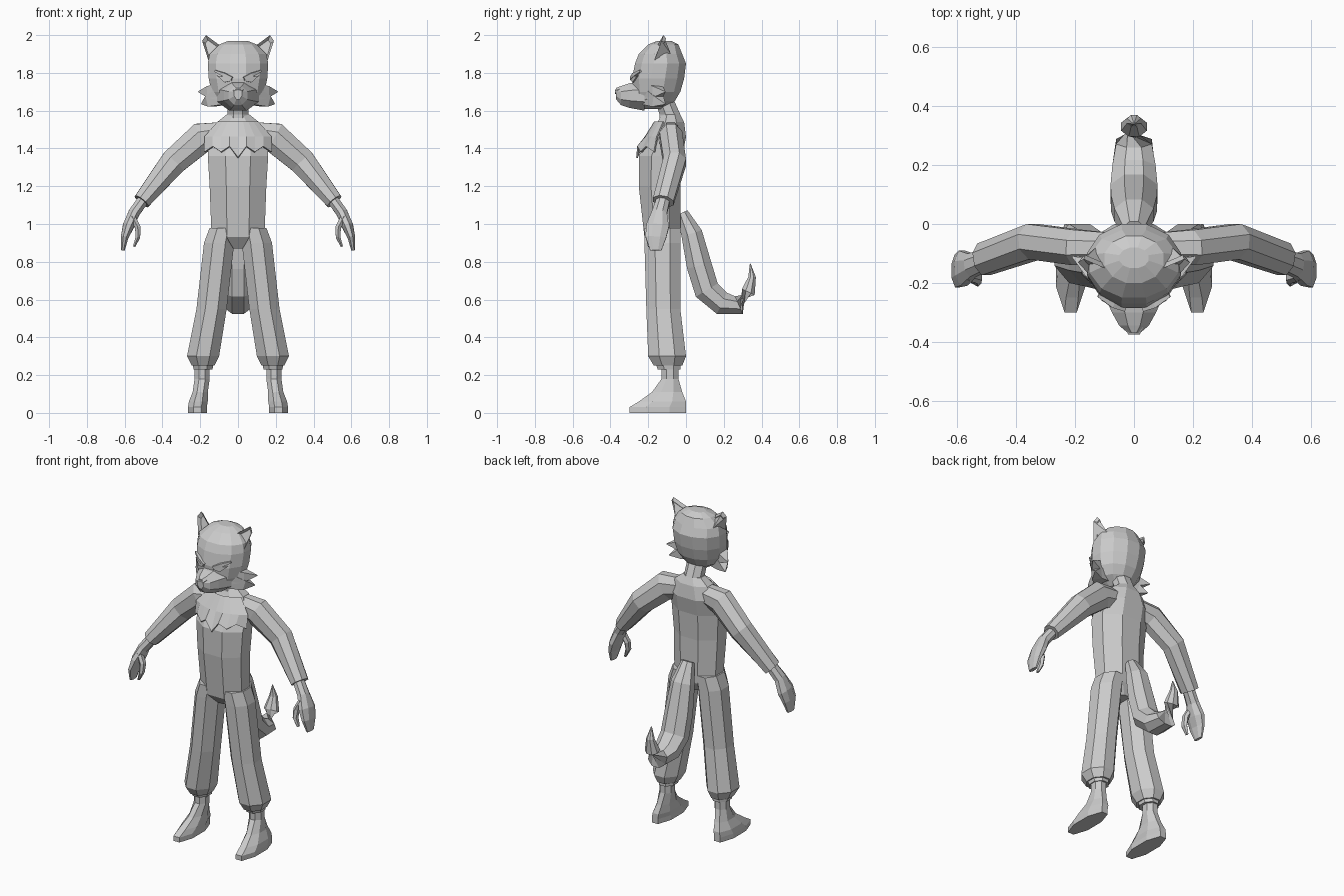
import bpy, bmesh, math
from mathutils import Vector

if "Cube" in bpy.data.objects:
    bpy.data.objects.remove(bpy.data.objects["Cube"])

UP, BACK, FORWARD = Vector((0, 0, 1)), Vector((0, 1, 0)), Vector((0, -1, 0))

grey = bpy.data.materials.new("light_grey")
grey.use_nodes = True
grey.diffuse_color = (0.6, 0.6, 0.6, 1)
grey.node_tree.nodes["Principled BSDF"].inputs["Base Color"].default_value = grey.diffuse_color


def finish(name, bm, mirror=False, thickness=0):
    """Turn a bmesh into a flat shaded object, optionally mirrored left to right."""
    bmesh.ops.recalc_face_normals(bm, faces=bm.faces)
    mesh = bpy.data.meshes.new(name)
    bm.to_mesh(mesh)
    bm.free()
    mesh.materials.append(grey)
    obj = bpy.data.objects.new(name, mesh)
    bpy.context.collection.objects.link(obj)
    if thickness:
        solid = obj.modifiers.new("thickness", "SOLIDIFY")
        solid.thickness = thickness
        solid.offset = 0
    if mirror:
        obj.modifiers.new("mirror", "MIRROR")


def ring(x=0, y=0, z=0, across=0, along=0):
    """A cross-section: its centre and its two radii."""
    return Vector((x, y, z)), across, along


def level(z, half, front, back, x=0):
    """A level cross-section given by its front and back edges."""
    return ring(x=x, y=(front + back) / 2, z=z, across=half, along=(back - front) / 2)


def loft(name, rings, sides=8, hint=BACK, normal=None, mirror=False):
    """Skin a row of cross-sections; the second radius of each follows hint."""
    bm = bmesh.new()
    corner = 1 / math.cos(math.pi / sides)
    loops = []
    for i, (centre, across, along) in enumerate(rings):
        before = rings[max(i - 1, 0)][0]
        after = rings[min(i + 1, len(rings) - 1)][0]
        tangent = normal or (after - before).normalized()
        v = (hint - tangent * tangent.dot(hint)).normalized() * along * corner
        u = tangent.cross(v).normalized() * across * corner
        angles = [math.tau * (k + 0.5) / sides for k in range(sides)]
        loops.append([bm.verts.new(centre + u * math.cos(a) + v * math.sin(a)) for a in angles])
    for lower, upper in zip(loops, loops[1:]):
        for k in range(sides):
            bm.faces.new((lower[k - 1], lower[k], upper[k], upper[k - 1]))
    bm.faces.new(loops[0])
    bm.faces.new(loops[-1])
    finish(name, bm, mirror)


# Torso and neck
loft("torso", [
    level(z=.87, half=.05, front=-.17, back=-.06),
    level(z=.93, half=.14, front=-.22, back=-.03),
    level(z=1.2, half=.15, front=-.25, back=-.03),
    level(z=1.36, half=.16, front=-.25, back=-.02),
    level(z=1.46, half=.16, front=-.2, back=0),
    level(z=1.54, half=.11, front=-.15, back=-.01),
    level(z=1.58, half=.06, front=-.13, back=-.03),
], normal=UP)
loft("neck", [
    level(z=1.5, half=.07, front=-.14, back=-.02),
    level(z=1.58, half=.055, front=-.14, back=-.03),
    level(z=1.67, half=.055, front=-.17, back=-.07),
], normal=UP)

# Chest fur wraps the chest and ends in a zigzag
bm = bmesh.new()
columns = []
for k in range(5):
    x = k * .044
    hem = 1.41 if k % 2 else 1.38 if k else 1.35
    columns.append([bm.verts.new(p) for p in (
        (x * .6, x * x * 1.5 - .165, 1.54),
        (x, x * x * 2 - .215, 1.46),
        (x, x * x * 3 - .26, hem))])
for near, far in zip(columns, columns[1:]):
    for k in range(2):
        bm.faces.new((near[k], near[k + 1], far[k + 1], far[k]))
finish("chest_fur", bm, mirror=True, thickness=.009)

# Trousers, ankle bands and feet
loft("trouser_legs", [
    level(x=.08, z=.98, half=.07, front=-.22, back=-.03),
    level(x=.1, z=.9, half=.08, front=-.22, back=-.03),
    level(x=.14, z=.55, half=.08, front=-.21, back=-.03),
    level(x=.185, z=.3, half=.085, front=-.2, back=0),
    level(x=.185, z=.25, half=.06, front=-.17, back=-.02),
], normal=UP, mirror=True)
loft("ankle_bands", [
    level(x=.185, z=.26, half=.055, front=-.16, back=-.03),
    level(x=.185, z=.23, half=.05, front=-.15, back=-.03),
], normal=UP, mirror=True)
loft("feet", [
    level(x=.215, z=0, half=.05, front=-.3, back=0),
    level(x=.215, z=.03, half=.05, front=-.3, back=0),
    level(x=.21, z=.06, half=.05, front=-.25, back=0),
    level(x=.2, z=.11, half=.04, front=-.18, back=-.02),
    level(x=.19, z=.18, half=.04, front=-.13, back=-.04),
    level(x=.19, z=.24, half=.04, front=-.13, back=-.04),
], normal=UP, mirror=True)

# Sleeves, mitten hands and thumbs
loft("sleeves", [
    ring(x=.08, y=-.08, z=1.48, across=.06, along=.05),
    ring(x=.19, y=-.08, z=1.46, across=.08, along=.06),
    ring(x=.34, y=-.06, z=1.33, across=.07, along=.06),
    ring(x=.51, y=-.12, z=1.12, across=.045, along=.055),
], mirror=True)
loft("hands", [
    ring(x=.5, y=-.12, z=1.13, across=.03, along=.035),
    ring(x=.55, y=-.14, z=1.06, across=.03, along=.04),
    ring(x=.58, y=-.15, z=.99, across=.03, along=.06),
    ring(x=.6, y=-.16, z=.93, across=.02, along=.055),
    ring(x=.61, y=-.16, z=.86, across=.01, along=.03),
], mirror=True)
loft("thumbs", [
    ring(x=.56, y=-.17, z=1.04, across=.015, along=.02),
    ring(x=.53, y=-.18, z=.98, across=.015, along=.02),
    ring(x=.53, y=-.19, z=.93, across=.012, along=.02),
    ring(x=.55, y=-.19, z=.88, across=.006, along=.01),
], sides=6, mirror=True)

# Curled tail, thick in the middle and pointed at the end
path = [(-.02, 1.06), (.03, .95), (.07, .78), (.11, .65), (.19, .58),
        (.28, .57), (.33, .64), (.35, .72), (.34, .79)]
tail = []
for i, (y, z) in enumerate(path):
    t = (i / (len(path) - 1)) ** .8
    radius = .08 * math.sin(math.pi * (.15 + .84 * t))
    tail.append(ring(y=y, z=z, across=radius, along=radius * .85))
loft("tail", tail, hint=BACK + UP * .6)

# Head, muzzle and nose
loft("head", [
    level(z=1.61, half=.05, front=-.26, back=-.1),
    level(z=1.65, half=.11, front=-.28, back=-.06),
    level(z=1.7, half=.14, front=-.28, back=-.03),
    level(z=1.77, half=.155, front=-.285, back=-.01),
    level(z=1.85, half=.16, front=-.27, back=0),
    level(z=1.9, half=.15, front=-.25, back=-.02),
    level(z=1.95, half=.1, front=-.2, back=-.04),
    level(z=1.97, half=.05, front=-.15, back=-.08),
], sides=12, normal=UP)
loft("muzzle", [
    ring(y=-.22, z=1.68, across=.11, along=.08),
    ring(y=-.3, z=1.68, across=.075, along=.065),
    ring(y=-.345, z=1.68, across=.05, along=.05),
    ring(y=-.37, z=1.69, across=.02, along=.03),
], hint=UP, normal=FORWARD)
loft("nose", [
    ring(y=-.34, z=1.71, across=.035, along=.015),
    ring(y=-.375, z=1.7, across=.02, along=.01),
], sides=6, hint=UP, normal=FORWARD)

# Two pointed tufts on each cheek
for name, drop in (("upper_cheek_tufts", 0), ("lower_cheek_tufts", .05)):
    loft(name, [
        ring(x=.08, y=-.18, z=1.7 - drop / 2, across=.05, along=.045),
        ring(x=.15, y=-.15, z=1.7 - drop, across=.03, along=.03),
        ring(x=.21 - drop / 3, y=-.11, z=1.7 - drop * 1.3, across=.002, along=.002),
    ], sides=4, hint=UP, mirror=True)

# Brows and slanted eyes
loft("brows", [
    ring(x=.03, y=-.285, z=1.77, across=.012, along=.008),
    ring(x=.07, y=-.27, z=1.79, across=.014, along=.01),
    ring(x=.12, y=-.24, z=1.81, across=.008, along=.005),
], sides=4, hint=UP, mirror=True)
bm = bmesh.new()
bm.faces.new([bm.verts.new(p) for p in (
    (.03, -.29, 1.76), (.07, -.28, 1.75), (.11, -.255, 1.785), (.07, -.28, 1.78))])
finish("eyes", bm, mirror=True, thickness=.008)

# Ears with hollow fronts
bm = bmesh.new()
inner, outer, lobe, peak, rear, root = [bm.verts.new(p) for p in (
    (.075, -.16, 1.93), (.145, -.18, 1.83), (.19, -.13, 1.97), (.17, -.12, 2),
    (.13, -.08, 1.9), (.1, -.12, 1.84))]
front = bm.faces.new((inner, outer, lobe, peak))
for face in ((inner, peak, rear), (peak, lobe, rear), (lobe, outer, rear),
             (outer, root, rear), (root, inner, rear), (inner, root, outer)):
    bm.faces.new(face)
bmesh.ops.recalc_face_normals(bm, faces=bm.faces)
bmesh.ops.inset_individual(bm, faces=[front], thickness=.012, depth=-.02)
finish("ears", bm, mirror=True)
